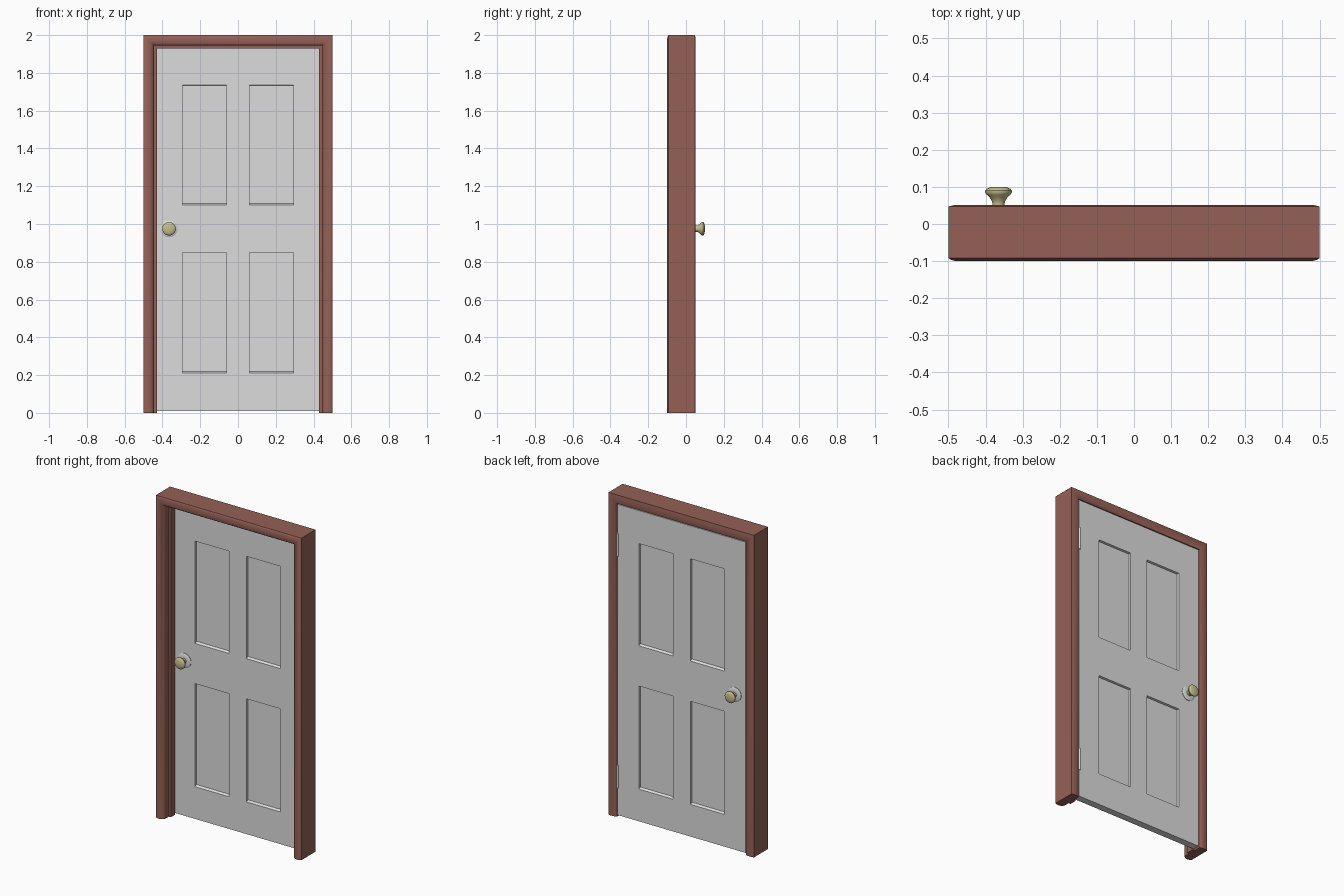
import bpy, bmesh, math
from mathutils import Matrix, Vector

cube = bpy.data.objects.get("Cube")
if cube:
    bpy.data.objects.remove(cube, do_unlink=True)


def make_material(name, rgb):
    mat = bpy.data.materials.new(name)
    mat.use_nodes = True
    mat.diffuse_color = (*rgb, 1)
    mat.node_tree.nodes["Principled BSDF"].inputs["Base Color"].default_value = (*rgb, 1)
    return mat


BROWN = make_material("red_brown_wood", (0.30, 0.118, 0.094))
WHITE = make_material("door_paint", (0.72, 0.72, 0.72))
BRASS = make_material("pale_brass", (0.56, 0.52, 0.27))
STEEL = make_material("steel", (0.70, 0.70, 0.70))


def finish(name, bm, mat, smooth=True):
    bmesh.ops.recalc_face_normals(bm, faces=bm.faces)
    mesh = bpy.data.meshes.new(name)
    bm.to_mesh(mesh)
    bm.free()
    mesh.materials.append(mat)
    obj = bpy.data.objects.new(name, mesh)
    bpy.context.collection.objects.link(obj)
    if smooth:
        bpy.ops.object.select_all(action='DESELECT')
        obj.select_set(True)
        bpy.context.view_layer.objects.active = obj
        bpy.ops.object.shade_smooth_by_angle(angle=math.radians(35))
    return obj


# Door frame: one moulded profile (inward distance, y) swept with mitred corners
HALF, HEIGHT = 0.5, 2.0
JAMB, STOP = 0.056, 0.07
DOOR_FRONT, DOOR_BACK = -0.002, 0.042
profile = [(0, -0.092), (0.008, -0.097), (0.02, -0.1), (0.034, -0.099),
           (0.046, -0.094), (0.053, -0.087), (JAMB, -0.078),
           (JAMB, -0.045), (STOP, -0.045), (STOP, DOOR_FRONT - 0.001),
           (JAMB, DOOR_FRONT - 0.001), (JAMB, 0.043), (0.05, 0.048),
           (0.035, 0.051), (0.015, 0.051), (0, 0.047)]
bm = bmesh.new()
rings = []
for side, top in ((-1, False), (-1, True), (1, True), (1, False)):
    rings.append([bm.verts.new((side * (HALF - w), y, HEIGHT - w if top else 0))
                  for w, y in profile])
n = len(profile)
for a, b in zip(rings, rings[1:]):
    for i in range(n):
        j = (i + 1) % n
        bm.faces.new((a[i], a[j], b[j], b[i]))
bm.faces.new(rings[0])
bm.faces.new(rings[-1])
finish("door_frame", bm, BROWN)

# Door leaf: a grid on each side whose panel cells are sunk in
xs = [-0.44, -0.295, -0.06, 0.06, 0.295, 0.44]
zs = [0.01, 0.21, 0.85, 1.10, 1.735, 1.94]
RECESS, SLOPE = 0.014, 0.008
bm = bmesh.new()
borders = []
for y, inward in ((DOOR_FRONT, 1), (DOOR_BACK, -1)):
    grid = [[bm.verts.new((x, y, z)) for z in zs] for x in xs]
    for i in range(5):
        for k in range(5):
            corners = [grid[i][k], grid[i + 1][k], grid[i + 1][k + 1], grid[i][k + 1]]
            if i in (1, 3) and k in (1, 3):
                # sunk panel with a sloping lower ledge
                inner = []
                for v in corners:
                    low = v.co.z == corners[0].co.z
                    inset = 0.002 if v.co.x == corners[0].co.x else -0.002
                    inner.append(bm.verts.new(v.co + Vector(
                        (inset, inward * RECESS, SLOPE if low else -0.002))))
                bm.faces.new(inner)
                for m in range(4):
                    p = (m + 1) % 4
                    bm.faces.new((corners[m], corners[p], inner[p], inner[m]))
            else:
                bm.faces.new(corners)
    borders.append([col[0] for col in grid] + grid[-1][1:]
                   + [col[-1] for col in grid[-2::-1]] + grid[0][-2:0:-1])
front, back = borders
for i in range(len(front)):
    j = (i + 1) % len(front)
    bm.faces.new((front[i], front[j], back[j], back[i]))
finish("door_leaf", bm, WHITE, smooth=False)


# Turned parts: profile of (radius, distance from the door face)
def lathe(name, points, mat, x, y, z, direction, segments=32):
    bm = bmesh.new()
    verts = [bm.verts.new((r, 0, d)) for r, d in points]
    edges = [bm.edges.new(pair) for pair in zip(verts, verts[1:])]
    bmesh.ops.spin(bm, geom=verts + edges, cent=(0, 0, 0), axis=(0, 0, 1),
                   angle=math.tau, steps=segments, use_duplicate=False)
    bmesh.ops.remove_doubles(bm, verts=bm.verts, dist=0.00005)
    turn = Matrix.Rotation(-direction * math.pi / 2, 4, 'X')
    bm.transform(Matrix.Translation((x, y, z)) @ turn)
    return finish(name, bm, mat)


knob = [(0.017, 0.004), (0.016, 0.012), (0.018, 0.02), (0.024, 0.03),
        (0.032, 0.037), (0.036, 0.043), (0.036, 0.048), (0.032, 0.053),
        (0.022, 0.057), (0, 0.058)]
rose = [(0, 0), (0.045, 0), (0.045, 0.003), (0.04, 0.006), (0.03, 0.008), (0, 0.008)]
for label, y, direction in (("front", DOOR_FRONT, -1), ("back", DOOR_BACK, 1)):
    lathe(label + "_knob_plate", rose, STEEL, -0.365, y, 0.975, direction)
    lathe(label + "_knob", knob, BRASS, -0.365, y, 0.975, direction)

# Hinges: a thin leaf plus a barrel on the back of the left edge
for label, z in (("upper", 1.69), ("lower", 0.25)):
    bm = bmesh.new()
    bmesh.ops.create_cube(bm, size=1, matrix=Matrix.Translation((0.442, 0.03, z))
                          @ Matrix.Diagonal((0.003, 0.034, 0.14, 1)))
    bmesh.ops.create_cone(bm, cap_ends=True, segments=16, radius1=0.006, radius2=0.006,
                          depth=0.14, matrix=Matrix.Translation((0.439, 0.044, z)))
    finish(label + "_hinge", bm, STEEL)
